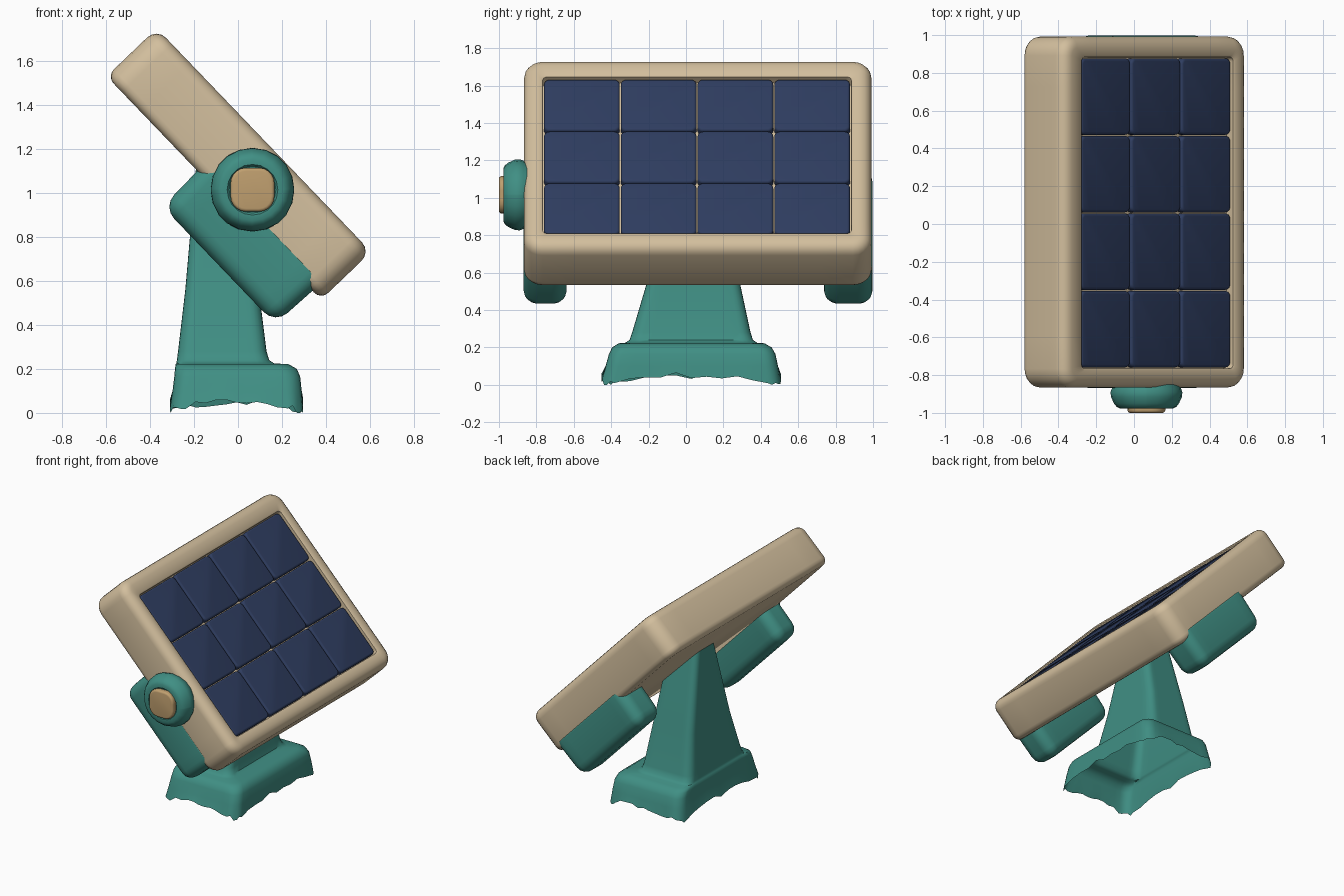
import bpy, bmesh, math, random
from mathutils import Matrix

random.seed(4)
if "Cube" in bpy.data.objects:
    bpy.data.objects.remove(bpy.data.objects["Cube"], do_unlink=True)


def material(name, rgb):
    m = bpy.data.materials.new(name)
    m.use_nodes = True
    colour = (*rgb, 1)
    m.diffuse_color = colour
    m.node_tree.nodes["Principled BSDF"].inputs["Base Color"].default_value = colour
    return m


TEAL = material("teal", (0.051, 0.275, 0.231))
CREAM = material("cream", (0.65, 0.52, 0.34))
NAVY = material("navy", (0.028, 0.047, 0.118))
TAN = material("tan", (0.53, 0.35, 0.16))


def ring(x0, x1, y0, y1, r, z, arc=5, side=10):
    """Rounded rectangle outline with evenly split straight sides."""
    corners = [(x1 - r, y1 - r), (x0 + r, y1 - r), (x0 + r, y0 + r), (x1 - r, y0 + r)]
    arcs = []
    for i, (cx, cy) in enumerate(corners):
        angles = [math.pi / 2 * (i + k / arc) for k in range(arc + 1)]
        arcs.append([(cx + r * math.cos(a), cy + r * math.sin(a)) for a in angles])
    pts = []
    for i, a in enumerate(arcs):
        p, q = a[-1], arcs[(i + 1) % 4][0]
        pts += a
        pts += [(p[0] + (q[0] - p[0]) * k / side, p[1] + (q[1] - p[1]) * k / side)
                for k in range(1, side)]
    return [(x, y, z) for x, y in pts]


def slab(x0, x1, y0, y1, r, z0, z1, low, high, steps=4):
    """Rings of a rounded block with soft lower and upper edges."""
    rings = []
    for radius, z, sign in ((low, z0, 1), (high, z1, -1)):
        part = []
        for k in range(steps + 1):
            a = math.pi / 2 * k / steps
            inset = radius * (1 - math.sin(a))
            part.append(ring(x0 + inset, x1 - inset, y0 + inset, y1 - inset,
                             max(r - inset, 0.012), z + sign * radius * (1 - math.cos(a))))
        rings += part if sign > 0 else part[::-1]
    return rings


def loft(name, rings, mat, matrix=Matrix(), caps=(True, True), angle=40):
    bm = bmesh.new()
    loops = [[bm.verts.new(p) for p in r] for r in rings]
    n = len(loops[0])
    for a, b in zip(loops, loops[1:]):
        for i in range(n):
            j = (i + 1) % n
            bm.faces.new((a[i], a[j], b[j], b[i]))
    if caps[0]:
        bm.faces.new(loops[0][::-1])
    if caps[1]:
        bm.faces.new(loops[-1])
    mesh = bpy.data.meshes.new(name)
    bm.to_mesh(mesh)
    bm.free()
    mesh.materials.append(mat)
    obj = bpy.data.objects.new(name, mesh)
    bpy.context.collection.objects.link(obj)
    obj.matrix_world = matrix
    bpy.ops.object.select_all(action='DESELECT')
    obj.select_set(True)
    bpy.context.view_layer.objects.active = obj
    bpy.ops.object.shade_smooth_by_angle(angle=math.radians(angle))
    return obj


# Flared foot and tapering post, open below with a ragged rim
post = [ring(*s) for s in (
    (-0.31, 0.297, -0.452, 0.508, 0.07, 0.0),
    (-0.298, 0.29, -0.43, 0.492, 0.07, 0.1),
    (-0.29, 0.283, -0.412, 0.478, 0.07, 0.165),
    (-0.287, 0.268, -0.395, 0.458, 0.07, 0.2),
    (-0.284, 0.23, -0.36, 0.42, 0.07, 0.222),
    (-0.281, 0.165, -0.325, 0.38, 0.07, 0.225),
    (-0.278, 0.142, -0.302, 0.358, 0.06, 0.24),
    (-0.273, 0.13, -0.288, 0.345, 0.06, 0.28),
    (-0.24, 0.095, -0.205, 0.285, 0.05, 0.56),
    (-0.19, 0.04, -0.07, 0.14, 0.04, 1.13))]


def ragged(x, y):
    near_corner = min(1, abs(x) / 0.3) * min(1, abs(y - 0.03) / 0.47)
    return max(0, 0.045 * (1 - near_corner ** 3) + random.uniform(-0.016, 0.02))


post[0] = [(x, y, ragged(x, y)) for x, y, z in post[0]]
low = min(p[2] for p in post[0])
post[0] = [(x, y, z - low) for x, y, z in post[0]]
loft("post_and_foot", post, TEAL, caps=(False, True))

# Tilted panel space: local x runs down the slope, local z is the panel normal
tilt = Matrix.Translation((0.004, 0, 1.133)) @ Matrix.Rotation(math.radians(46.2), 4, 'Y')
U0, U1, V0, V1 = -0.562, 0.59, -0.762, 0.88

# Frame with a shallow recess for the cells
frame = slab(-0.705, 0.705, -0.866, 0.992, 0.1, -0.158, 0.158, 0.045, 0.06)
for grow, z in ((0.014, 0.158), (0.004, 0.152), (0.002, 0.105)):
    frame.append(ring(U0 - grow, U1 + grow, V0 - grow, V1 + grow, 0.025, z))
loft("panel_frame", frame, CREAM, tilt)

# Grid of soft-edged cells
ROWS, COLS, GAP = 3, 4, 0.003
du, dv = (U1 - U0) / ROWS, (V1 - V0) / COLS
for i in range(ROWS):
    for j in range(COLS):
        u, v = U0 + i * du, V0 + j * dv
        loft(f"solar_cell_{i + 1}_{j + 1}",
             slab(u + GAP, u + du - GAP, v + GAP, v + dv - GAP, 0.03, 0.1, 0.145, 0.004, 0.015),
             NAVY, tilt)

# Support arms under the two panel ends
for name, y0, y1 in (("front_arm", -0.868, -0.638), ("rear_arm", 0.738, 0.997)):
    arm = slab(-0.1, 0.64, y0, y1, 0.07, -0.385, -0.1, 0.075, 0.01)
    arm = [[(x + 0.1 * (z + 0.385) * (x - 0.27), y, z) for x, y, z in r] for r in arm]
    loft(name, arm, TEAL, tilt)

# Pivot knob and its cap, turned to point forward
pivot = Matrix.Translation((0.066, 0, 1.016)) @ Matrix.Rotation(math.pi / 2, 4, 'X')
profile = ((0.84, 0.17), (0.87, 0.183), (0.89, 0.19), (0.915, 0.188), (0.95, 0.172),
           (0.968, 0.158), (0.977, 0.14), (0.977, 0.115), (0.965, 0.106))
loft("pivot_knob", [ring(-r, r, -r, r, r * 0.98, z, side=2) for z, r in profile], TEAL, pivot)
loft("pivot_cap", slab(-0.1, 0.1, -0.1, 0.1, 0.07, 0.93, 1.0, 0.005, 0.015), TAN, pivot)
